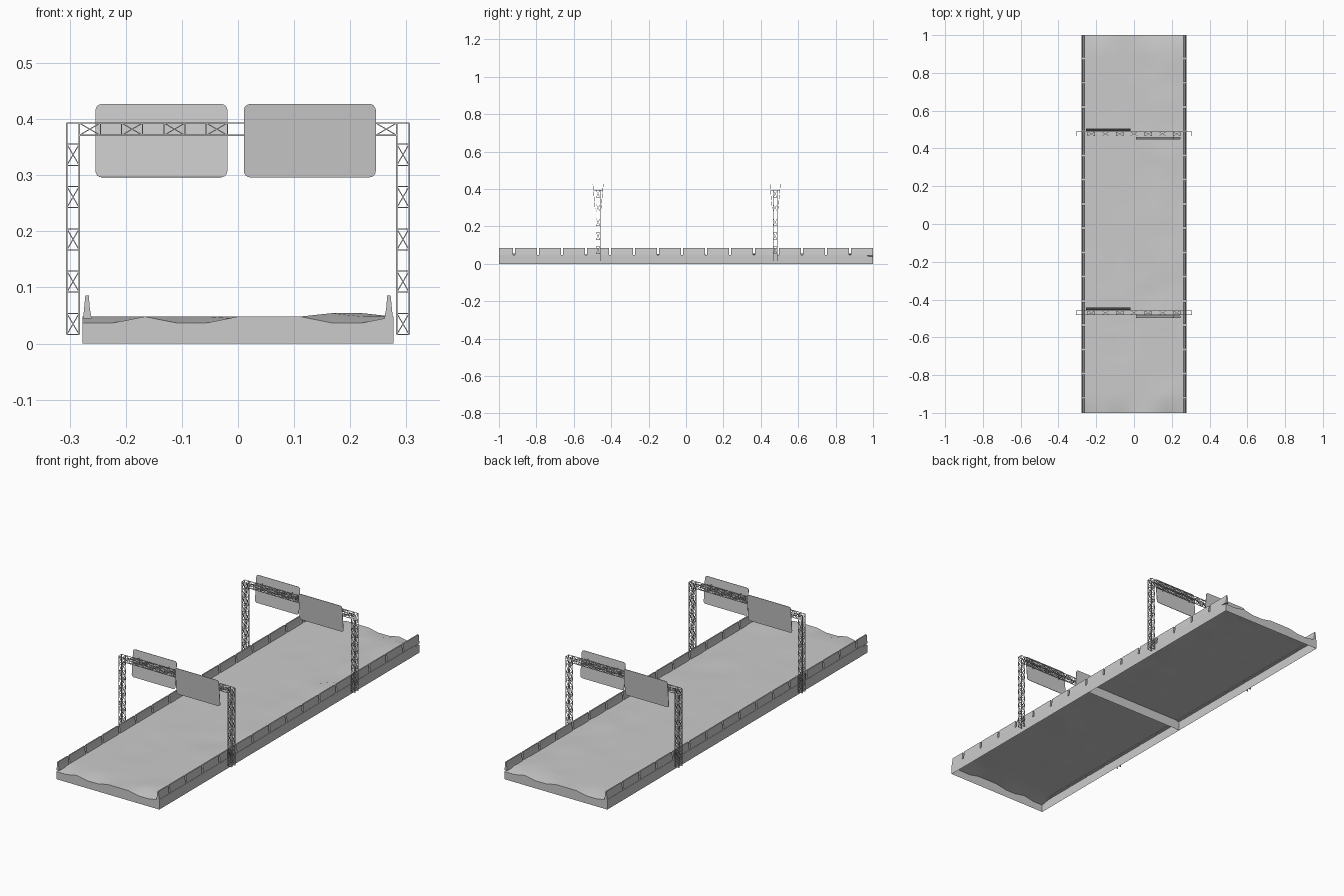
import bpy, bmesh, math, random
from mathutils import Vector, Matrix

if "Cube" in bpy.data.objects:
    bpy.data.objects.remove(bpy.data.objects["Cube"])

random.seed(4)
W = 0.277          # half width of the deck
Z = 0.048          # nominal road height


def finish(bm, name, smooth=False):
    me = bpy.data.meshes.new(name)
    bm.to_mesh(me)
    bm.free()
    ob = bpy.data.objects.new(name, me)
    bpy.context.collection.objects.link(ob)
    if smooth:
        bpy.ops.object.select_all(action='DESELECT')
        ob.select_set(True)
        bpy.context.view_layer.objects.active = ob
        bpy.ops.object.shade_smooth_by_angle(angle=math.radians(40))
    return ob


# Road deck: gently uneven surface with open-bottomed skirts
def deck(name, y0, y1, nx=10, ny=18):
    dips = {0, 1, 3, 4, 8, 9}
    bm = bmesh.new()
    rows = []
    for j in range(ny + 1):
        row = []
        for i in range(nx + 1):
            x = -W + 2 * W * i / nx
            y = y0 + (y1 - y0) * j / ny
            z = Z
            if abs(y) > 0.99:                       # worn outer ends
                k = i if y < 0 else nx - i
                z -= 0.011 if k in dips else 0
            elif 0 < j < ny and 0 < i < nx:         # shallow potholes and bumps
                r = random.random()
                if r < 0.08:
                    z -= 0.004
                elif r > 0.8 and i in (8, 9):
                    z += 0.006
            row.append(bm.verts.new((x, y, z)))
        rows.append(row)
    for j in range(ny):
        for i in range(nx):
            bm.faces.new((rows[j][i], rows[j][i + 1], rows[j + 1][i + 1], rows[j + 1][i]))
    rim = [e for e in bm.edges if e.is_boundary]
    ext = bmesh.ops.extrude_edge_only(bm, edges=rim)
    for v in ext['geom']:
        if isinstance(v, bmesh.types.BMVert):
            v.co.z = 0
    bmesh.ops.recalc_face_normals(bm, faces=bm.faces)
    if sum(f.normal.z for f in bm.faces) < 0:
        bmesh.ops.reverse_faces(bm, faces=bm.faces)
    finish(bm, name, True)


deck("road_deck_front", -1, 0)
deck("road_deck_back", 0, 1)


# Concrete side barriers: tapered blocks separated by narrow gaps
def barrier(name, side):
    prof = [(0.276, 0.045), (0.275, 0.055), (0.272, 0.086),
            (0.266, 0.086), (0.264, 0.062), (0.261, 0.045)]
    cuts = [-0.92 + 0.1283 * k for k in range(15)]
    starts = [-1] + [c + 0.005 for c in cuts]
    ends = [c - 0.005 for c in cuts] + [1]
    bm = bmesh.new()
    for a, b in zip(starts, ends):
        f = bm.faces.new([bm.verts.new((side * x, a, z)) for x, z in prof])
        ext = bmesh.ops.extrude_face_region(bm, geom=[f], use_keep_orig=True)
        bmesh.ops.translate(bm, vec=(0, b - a, 0),
                            verts=[v for v in ext['geom'] if isinstance(v, bmesh.types.BMVert)])
    bmesh.ops.recalc_face_normals(bm, faces=bm.faces)
    finish(bm, name)


barrier("barrier_left", -1)
barrier("barrier_right", 1)


# Thin square rod between two points
def strut(bm, a, b, r=0.0009):
    a, b = Vector(a), Vector(b)
    d = b - a
    m = Matrix.Translation((a + b) / 2) @ d.to_track_quat('Z', 'Y').to_matrix().to_4x4()
    m = m @ Matrix.Diagonal((2 * r, 2 * r, d.length, 1))
    bmesh.ops.create_cube(bm, size=1, matrix=m)


# Box truss: four chords, crossed braces alternating between face pairs
def truss(name, start, axis, width_dir, length, bays, h=0.011):
    bm = bmesh.new()
    o, n, u = Vector(start), Vector(axis), Vector(width_dir)
    v = Vector((0, 1, 0))
    step = length / bays

    def p(a, b, t):
        return o + u * a * h + v * b * h + n * t

    for a in (-1, 1):
        for b in (-1, 1):
            strut(bm, p(a, b, 0), p(a, b, length), 0.0011)
    for i in range(bays):
        t0, t1 = i * step, (i + 1) * step
        for s in (-1, 1):
            if i % 2 == 0:
                q = [p(-1, s, t0), p(1, s, t0), p(1, s, t1), p(-1, s, t1)]
            else:
                q = [p(s, -1, t0), p(s, 1, t0), p(s, 1, t1), p(s, -1, t1)]
            for c, d in ((0, 1), (2, 3), (0, 2), (1, 3)):
                strut(bm, q[c], q[d])
    for s in (-1, 1):
        strut(bm, p(-1, s, length), p(1, s, length))
    finish(bm, name)


# Rounded sign panel, leaning outward at the top
def sign(name, cx, cy, facing):
    hw, hh, r, th = 0.1175, 0.0655, 0.011, 0.002
    pts = []
    for k, (sx, sz) in enumerate(((1, 1), (-1, 1), (-1, -1), (1, -1))):
        for s in range(5):
            a = math.pi / 2 * (k + s / 4)
            pts.append((sx * (hw - r) + r * math.cos(a), sz * (hh - r) + r * math.sin(a)))
    bm = bmesh.new()
    f = bm.faces.new([bm.verts.new((x, -th / 2, z)) for x, z in pts])
    ext = bmesh.ops.extrude_face_region(bm, geom=[f], use_keep_orig=True)
    bmesh.ops.translate(bm, vec=(0, th, 0),
                        verts=[w for w in ext['geom'] if isinstance(w, bmesh.types.BMVert)])
    bmesh.ops.recalc_face_normals(bm, faces=bm.faces)
    ob = finish(bm, name, True)
    ob.location = (cx, cy + facing * 0.022, 0.3615)
    ob.rotation_euler.x = -facing * 0.09
    # short brackets between the panel and the truss
    bm = bmesh.new()
    for dx in (-0.08, 0.08):
        for z in (0.371, 0.393):
            strut(bm, (cx + dx, cy + facing * 0.011, z),
                  (cx + dx, cy + facing * (0.022 + (z - 0.3615) * 0.09), z))
    finish(bm, name + "_brackets")


# Two overhead sign gantries
for tag, y in (("front", -0.470), ("back", 0.477)):
    for side, s in (("left", -1), ("right", 1)):
        truss(f"gantry_{tag}_post_{side}", (s * 0.294, y, 0.016), (0, 0, 1), (1, 0, 0), 0.377, 10)
    truss(f"gantry_{tag}_beam", (-0.283, y, 0.382), (1, 0, 0), (0, 0, 1), 0.566, 15)
    sign(f"sign_{tag}_left", -0.1365, y, 1)
    sign(f"sign_{tag}_right", 0.128, y, -1)
